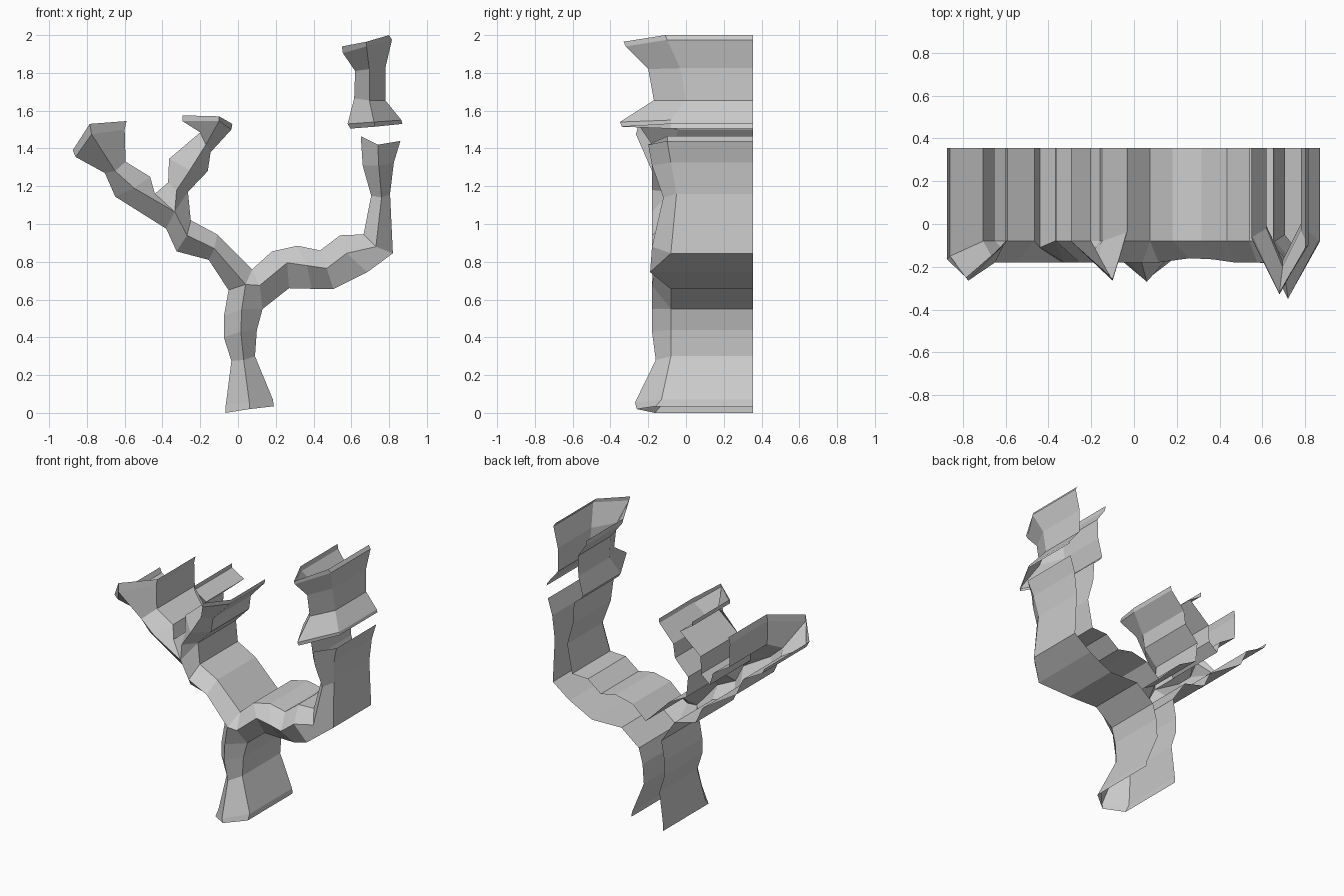
import bpy
import bmesh

BACK = 0.355    # plane where every wall ends, left open
SIDE = -0.08    # usual depth of the outline
RIDGE = -0.18   # usual depth of the front ridge

cube = bpy.data.objects.get("Cube")
if cube:
    bpy.data.objects.remove(cube)

grey = bpy.data.materials.new("stone_grey")
grey.use_nodes = True
colour = (0.6, 0.6, 0.6, 1)
grey.diffuse_color = colour
grey.node_tree.nodes["Principled BSDF"].inputs["Base Color"].default_value = colour


def place(point, depth):
    """Turn (x, z) or (x, z, y) into a position, with a default depth."""
    x, z = point[:2]
    return (x, point[2] if len(point) > 2 else depth, z)


def ridged_shell(name, sections, extra_faces=(), extra_walls=()):
    """Bridge (edge, ridge, edge) sections and run both edges back as walls."""
    bm = bmesh.new()

    def face(points):
        bm.faces.new([bm.verts.new(p) for p in points])

    def wall(a, b):
        face([a, b, (b[0], BACK, b[2]), (a[0], BACK, a[2])])

    rows = [[place(p, d) for p, d in zip(s, (SIDE, RIDGE, SIDE))] for s in sections]
    for (a, r, b), (next_a, next_r, next_b) in zip(rows, rows[1:]):
        face([a, r, next_r, next_a])
        face([r, b, next_b, next_r])
        wall(a, next_a)
        wall(b, next_b)
    for points in extra_faces:
        face([place(p, SIDE) for p in points])
    for a, b in extra_walls:
        wall(place(a, SIDE), place(b, SIDE))

    # Weld the pieces and point the front outwards
    bmesh.ops.remove_doubles(bm, verts=bm.verts[:], dist=0.0005)
    bmesh.ops.recalc_face_normals(bm, faces=bm.faces[:])
    if sum(f.normal.y * f.calc_area() for f in bm.faces) > 0:
        bmesh.ops.reverse_faces(bm, faces=bm.faces[:])
    mesh = bpy.data.meshes.new(name)
    bm.to_mesh(mesh)
    bm.free()
    mesh.materials.append(grey)
    obj = bpy.data.objects.new(name, mesh)
    bpy.context.collection.objects.link(obj)
    return obj


# Shared points where the trunk splits
trunk_left, trunk_mid, trunk_right = (-.075, .51), (.02, .55, RIDGE), (.13, .55)
armpit = (-.05, .65)
heart_left, heart_right = (.04, .68, RIDGE), (.115, .675, RIDGE)
crotch = (.075, .76)

# Trunk with a thin lip at its foot
ridged_shell("trunk", [
    [(-.065, 0, -.165), (.06, .02, -.26), (.19, .035, -.16)],
    [(-.065, .04, -.13), (.06, .055, -.27), (.185, .07, -.13)],
    [(-.035, .275), (.03, .28, -.16), (.09, .3)],
    [(-.075, .4), (.015, .43), (.1, .44)],
    [trunk_left, trunk_mid, trunk_right],
], extra_faces=[
    [trunk_left, trunk_mid, heart_left, armpit],
    [trunk_mid, trunk_right, heart_right, heart_left],
    [heart_left, heart_right, crotch],
], extra_walls=[(trunk_left, armpit)])

# Long limb on the model's left, bending upright
ridged_shell("left_limb", [
    [trunk_right, heart_right, crotch],
    [(.27, .66), (.26, .795, -.16), (.18, .855)],
    [(.39, .657), (.365, .78, -.165), (.315, .885)],
    [(.505, .655), (.47, .765), (.435, .86)],
    [(.685, .745, -.19), (.575, .845), (.54, .94)],
    [(.82, .845), (.73, .88), (.665, .945)],
    [(.805, 1.16, -.05), (.76, 1.14, -.12), (.705, 1.15, -.05)],
    [(.825, 1.325), (.745, 1.31), (.66, 1.31)],
    [(.86, 1.44, -.1), (.74, 1.42, -.2), (.65, 1.465, -.1)],
])

# Limb on the model's right, up to its fork
fork_low, fork_mid, fork_high = (-.38, .975), (-.335, 1.065, RIDGE), (-.265, 1.17)
fork_crotch = (-.44, 1.16, -.11)
ridged_shell("right_limb", [
    [armpit, heart_left, crotch],
    [(-.155, .81), (-.125, .87), (-.11, .945)],
    [(-.325, .855), (-.27, .94), (-.25, 1.02)],
    [fork_low, fork_mid, fork_high],
])

# Outer twig with a lipped tip
ridged_shell("outer_twig", [
    [fork_low, fork_mid, fork_crotch],
    [(-.65, 1.145), (-.55, 1.19), (-.465, 1.25)],
    [(-.705, 1.27), (-.65, 1.28), (-.595, 1.33)],
    [(-.86, 1.355, -.15), (-.775, 1.475, -.265), (-.6, 1.5)],
    [(-.875, 1.39, -.165), (-.785, 1.53, -.25), (-.59, 1.545)],
])

# Inner twig with a lipped tip
ridged_shell("inner_twig", [
    [fork_crotch, fork_mid, fork_high],
    [(-.37, 1.22), (-.325, 1.18), (-.265, 1.17)],
    [(-.365, 1.345), (-.255, 1.285), (-.16, 1.28)],
    [(-.2, 1.485), (-.17, 1.42), (-.145, 1.38)],
    [(-.295, 1.545), (-.1, 1.545, -.265), (-.035, 1.5, -.04)],
    [(-.295, 1.575), (-.1, 1.57, -.255), (-.03, 1.53, -.035)],
])

# Separate flared stub above the long limb
ridged_shell("loose_stub", [
    [(.595, 1.505), (.725, 1.515, -.34), (.87, 1.53)],
    [(.58, 1.53), (.72, 1.54, -.35), (.865, 1.55)],
    [(.615, 1.665, 0), (.695, 1.655, -.17), (.78, 1.655, 0)],
    [(.62, 1.81, -.02), (.695, 1.82, -.2), (.78, 1.825, -.03)],
    [(.555, 1.905, -.06), (.68, 1.94, -.32), (.815, 1.975, -.1)],
    [(.55, 1.94, -.07), (.68, 1.965, -.33), (.8, 2, -.11)],
])
